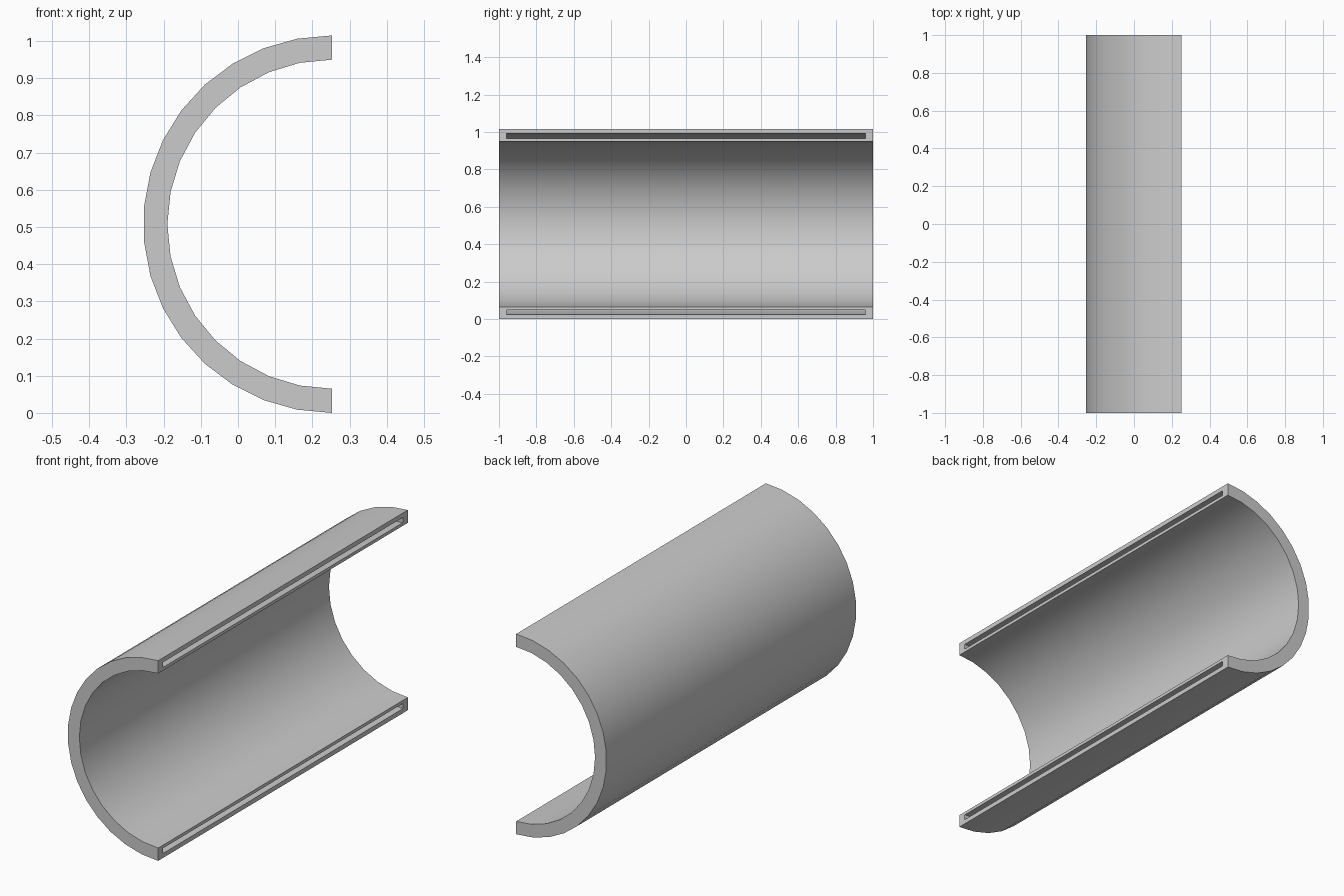
import bpy, bmesh, math

cube = bpy.data.objects.get("Cube")
if cube:
    bpy.data.objects.remove(cube)

CENTRE_X, CENTRE_Z = 0.2525, 0.5075
bm = bmesh.new()


def arc(radius, segments, y):
    """Half circle, open towards +x, from the bottom edge to the top edge."""
    points = []
    for i in range(segments + 1):
        a = math.pi * i / segments
        points.append(bm.verts.new((CENTRE_X - radius * math.sin(a), y,
                                    CENTRE_Z - radius * math.cos(a))))
    return points


def half_ring(outer_radius, inner_radius, half_length):
    """Curved walls and flat end faces, left open along both straight edges."""
    ends = []
    for y in (-half_length, half_length):
        outer, inner = arc(outer_radius, 17, y), arc(inner_radius, 16, y)
        bm.faces.new(outer + inner[::-1])
        ends.append((outer, inner))
    for front, back in zip(*ends):
        for i in range(len(front) - 1):
            bm.faces.new((front[i], front[i + 1], back[i + 1], back[i]))
    (fo, fi), (bo, bi) = ends
    # Corner loops of the bottom and top openings
    return [[fo[k], fi[k], bi[k], bo[k]] for k in (0, -1)]


# Outer shell, and the thin curved slot running inside its wall
shell_openings = half_ring(0.5075, 0.4425, 1.0)
slot_openings = half_ring(0.4845, 0.4585, 0.96)

# Flat rims joining the shell to the slot
for rim, hole in zip(shell_openings, slot_openings):
    for i in range(4):
        j = (i + 1) % 4
        bm.faces.new((rim[i], rim[j], hole[j], hole[i]))

bmesh.ops.recalc_face_normals(bm, faces=bm.faces)
mesh = bpy.data.meshes.new("half_pipe_shell")
bm.to_mesh(mesh)
bm.free()
shell = bpy.data.objects.new("half_pipe_shell", mesh)
bpy.context.collection.objects.link(shell)

# Plain grey material
grey = bpy.data.materials.new("light_grey")
grey.use_nodes = True
colour = (0.6, 0.6, 0.6, 1)
grey.diffuse_color = colour
grey.node_tree.nodes["Principled BSDF"].inputs["Base Color"].default_value = colour
mesh.materials.append(grey)

# Smooth curved walls with crisp edges
bpy.ops.object.select_all(action="DESELECT")
shell.select_set(True)
bpy.context.view_layer.objects.active = shell
bpy.ops.object.shade_smooth_by_angle(angle=math.radians(30))
